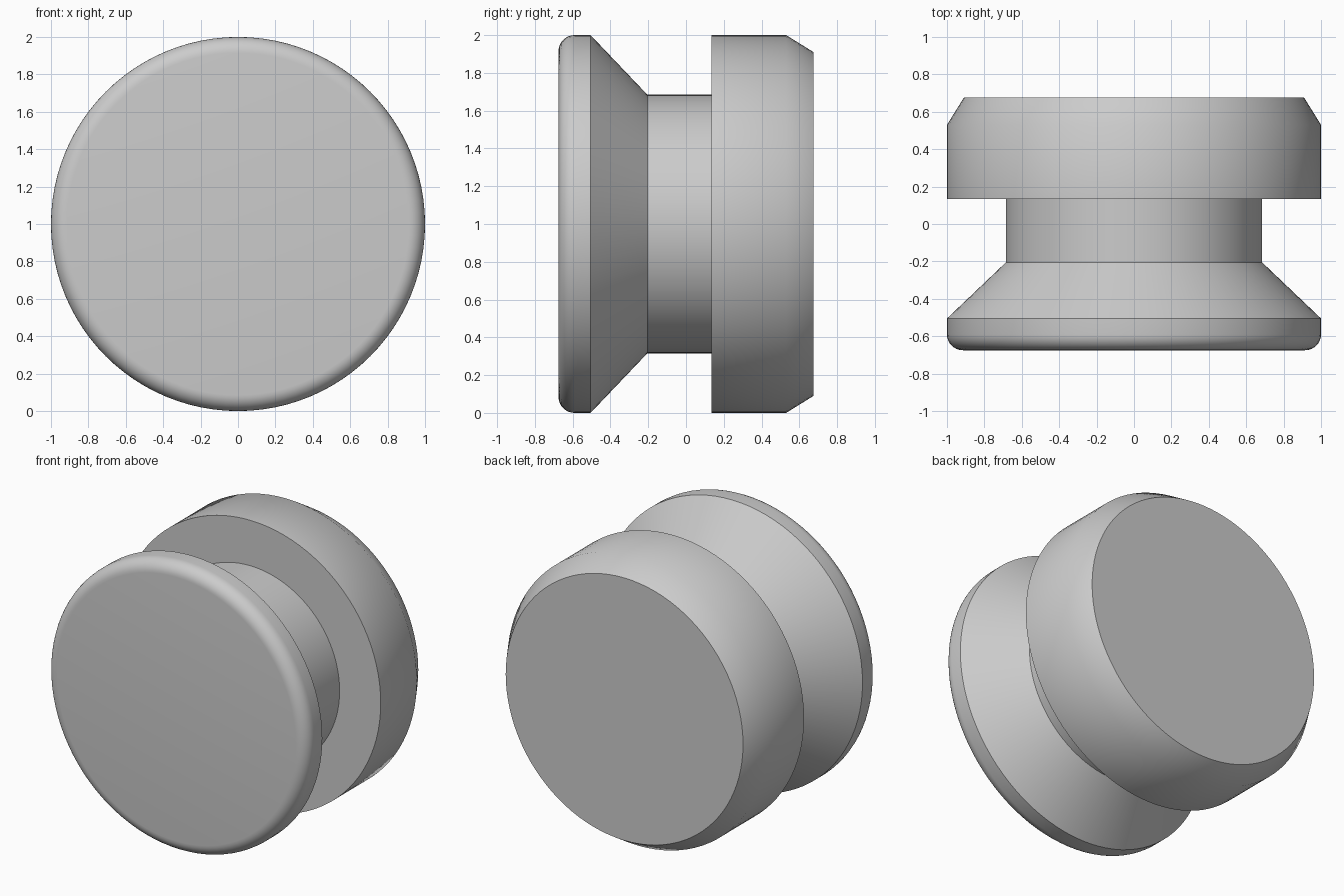
import bpy, bmesh, math
from mathutils import Matrix, Vector

if "Cube" in bpy.data.objects:
    bpy.data.objects.remove(bpy.data.objects["Cube"])

SEGMENTS = 96

grey = bpy.data.materials.new("light_grey")
grey.diffuse_color = (0.6, 0.6, 0.6, 1)
grey.use_nodes = True
grey.node_tree.nodes["Principled BSDF"].inputs["Base Color"].default_value = grey.diffuse_color

# Half profile of the knob as (radius, y), front to back
R = 0.085
front_round = [(1 - R + R * math.sin(a), -0.675 + R - R * math.cos(a))
               for a in (math.radians(90 * i / 8) for i in range(9))]
profile = ([(0, -0.675)] + front_round +
           [(1, -0.505), (0.685, -0.205),          # tapered flange
            (0.685, 0.135), (1, 0.135),            # neck and step
            (1, 0.53), (0.91, 0.675), (0, 0.675)])  # rear disc with chamfer

# Lathe the profile around the y axis
bm = bmesh.new()
verts = [bm.verts.new((r, y, 0)) for r, y in profile]
edges = [bm.edges.new(pair) for pair in zip(verts, verts[1:])]
bmesh.ops.spin(bm, geom=verts + edges, cent=(0, 0, 0), axis=(0, 1, 0),
               angle=2 * math.pi, steps=SEGMENTS, use_duplicate=False)
bmesh.ops.remove_doubles(bm, verts=bm.verts, dist=0.0005)
bmesh.ops.recalc_face_normals(bm, faces=bm.faces)
bmesh.ops.transform(bm, matrix=Matrix.Translation(Vector((0, 0, 1))), verts=bm.verts)

mesh = bpy.data.meshes.new("grooved_knob")
bm.to_mesh(mesh)
bm.free()
mesh.materials.append(grey)
knob = bpy.data.objects.new("grooved_knob", mesh)
bpy.context.collection.objects.link(knob)

# Smooth the curved walls, keep the rims sharp
bpy.context.view_layer.objects.active = knob
knob.select_set(True)
bpy.ops.object.shade_smooth_by_angle(angle=math.radians(35))
